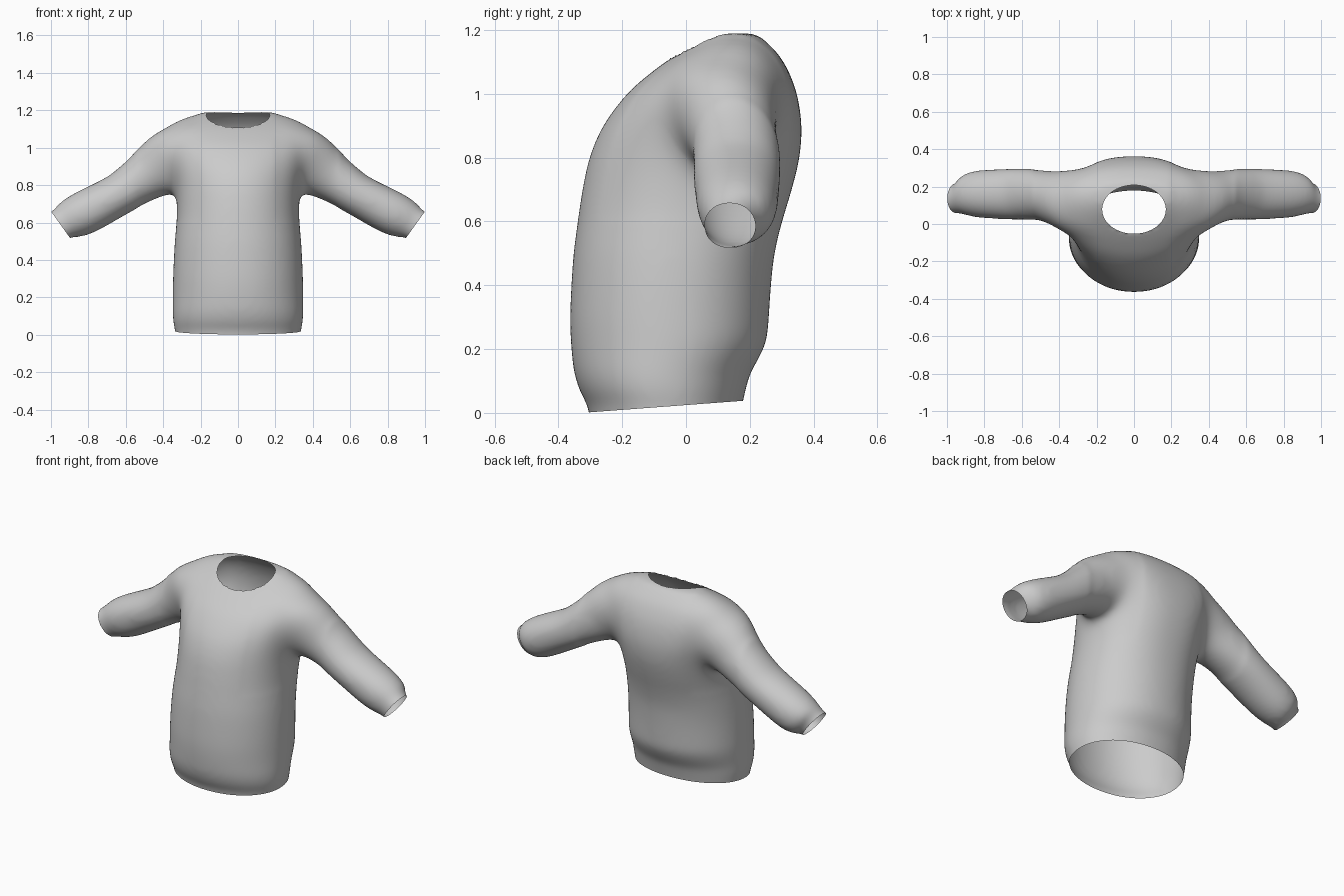
import bpy, bmesh, math
from mathutils import Vector

if "Cube" in bpy.data.objects:
    bpy.data.objects.remove(bpy.data.objects["Cube"])

SEG = 64


def refine(rows, n=4):
    """Catmull-Rom interpolation of table rows."""
    out = []
    for i in range(len(rows) - 1):
        p = [Vector(rows[max(0, min(len(rows) - 1, i + k))]) for k in (-1, 0, 1, 2)]
        for j in range(n):
            t = j / n
            out.append(p[1] + .5 * t * (p[2] - p[0] + t * (2 * p[0] - 5 * p[1] + 4 * p[2] - p[3]
                       + t * (3 * (p[1] - p[2]) + p[3] - p[0]))))
    return out + [Vector(rows[-1])]


def loft(bm, rings):
    """Closed tube through rings of (centre, half-axis u, half-axis v, exponent on the back)."""
    loops = []
    for c, u, v, e in rings:
        loop = []
        for i in range(SEG):
            a = 2 * math.pi * (i + .5) / SEG
            ca, sa = math.cos(a), math.sin(a)
            k = e if sa > 0 else .97
            loop.append(bm.verts.new(c + u * math.copysign(abs(ca) ** k, ca)
                                     + v * math.copysign(abs(sa) ** k, sa)))
        loops.append(loop)
    for a, b in zip(loops, loops[1:]):
        for i in range(SEG):
            j = (i + 1) % SEG
            bm.faces.new((a[i], a[j], b[j], b[i]))
    bm.faces.new(loops[0][::-1])
    bm.faces.new(loops[-1])


def smooth(verts, times):
    for _ in range(times):
        bmesh.ops.smooth_vert(bm, verts=verts, factor=.5, use_axis_x=True, use_axis_y=True, use_axis_z=True)


bm = bmesh.new()

# torso: z, front y, back y, half width, back exponent
torso = [(-.08, -.295, .17, .33, .95), (.02, -.307, .175, .337, .95), (.06, -.33, .185, .347, .95),
         (.12, -.35, .20, .35, .95), (.17, -.357, .228, .35, .95), (.23, -.362, .254, .35, .95),
         (.3, -.364, .26, .348, .95), (.4, -.36, .267, .344, .95), (.5, -.353, .278, .338, .92),
         (.6, -.34, .302, .33, .9), (.7, -.325, .332, .328, .87), (.8, -.303, .356, .335, .85),
         (.9, -.26, .363, .36, .82), (1.0, -.185, .348, .40, .82), (1.07, -.105, .322, .41, .82),
         (1.12, -.035, .293, .375, .85), (1.16, .03, .255, .30, .9), (1.19, .085, .222, .20, .95)]
loft(bm, [(Vector((0, (f + b) / 2, z)), Vector((w, 0, 0)), Vector((0, (b - f) / 2, 0)), e)
          for z, f, b, w, e in map(tuple, refine([Vector(r) for r in torso]))])

# sleeves: centre x, y, z, half height, half depth
sleeve = [(.18, .10, 1.00, .17, .20), (.33, .115, .945, .175, .178), (.42, .135, .895, .162, .15),
          (.5, .155, .84, .135, .14), (.58, .16, .787, .12, .138), (.65, .16, .743, .114, .138),
          (.8, .16, .663, .119, .13),
          (.87, .16, .627, .114, .12), (.915, .155, .605, .102, .102), (.94, .137, .593, .089, .081),
          (1.02, .13, .545, .088, .077)]
for s in (-1, 1):
    loft(bm, [(Vector((s * x, y, z)), Vector((s * .54, 0, .84)) * h, Vector((0, d, 0)), .97)
              for x, y, z, h, d in map(tuple, refine(sleeve))])
bmesh.ops.recalc_face_normals(bm, faces=bm.faces)
me = bpy.data.meshes.new("sweater")
bm.to_mesh(me)
sweater = bpy.data.objects.new("sweater", me)
bpy.context.collection.objects.link(sweater)

# merge torso and sleeves into one skin
mod = sweater.modifiers.new("merge", "REMESH")
mod.mode = "VOXEL"
mod.voxel_size = .013
dg = bpy.context.evaluated_depsgraph_get()
merged = bpy.data.meshes.new_from_object(sweater.evaluated_get(dg))
sweater.modifiers.clear()
bm.clear()
bm.from_mesh(merged)
smooth(bm.verts[:], 14)
# extra softening where the sleeves meet the body
smooth([v for v in bm.verts if .2 < abs(v.co.x) < .54 and v.co.z > .6], 50)
smooth(bm.verts[:], 4)

# open the hem and both cuffs
cuts = [((0, -.3, .002), (0, .075, -1)), ((.95, 0, .59), (.814, 0, -.58)), ((-.95, 0, .59), (-.814, 0, -.58))]
for co, no in cuts:
    bmesh.ops.bisect_plane(bm, geom=bm.verts[:] + bm.edges[:] + bm.faces[:], dist=1e-5,
                           plane_co=co, plane_no=no, clear_outer=True)

# open the neck and pull its rim onto a clean ellipse
NY, RX, RY = .078, .17, .13


def radius(p):
    return math.hypot(p.x / RX, (p.y - NY) / RY)


hole = [f for f in bm.faces if f.calc_center_median().z > .95 and radius(f.calc_center_median()) < 1]
bmesh.ops.delete(bm, geom=hole, context="FACES")
for v in bm.verts:
    if v.is_boundary and v.co.z > .95:
        r = radius(v.co)
        v.co.x /= r
        v.co.y = NY + (v.co.y - NY) / r

for f in bm.faces:
    f.smooth = True
bm.to_mesh(me)
bm.free()
